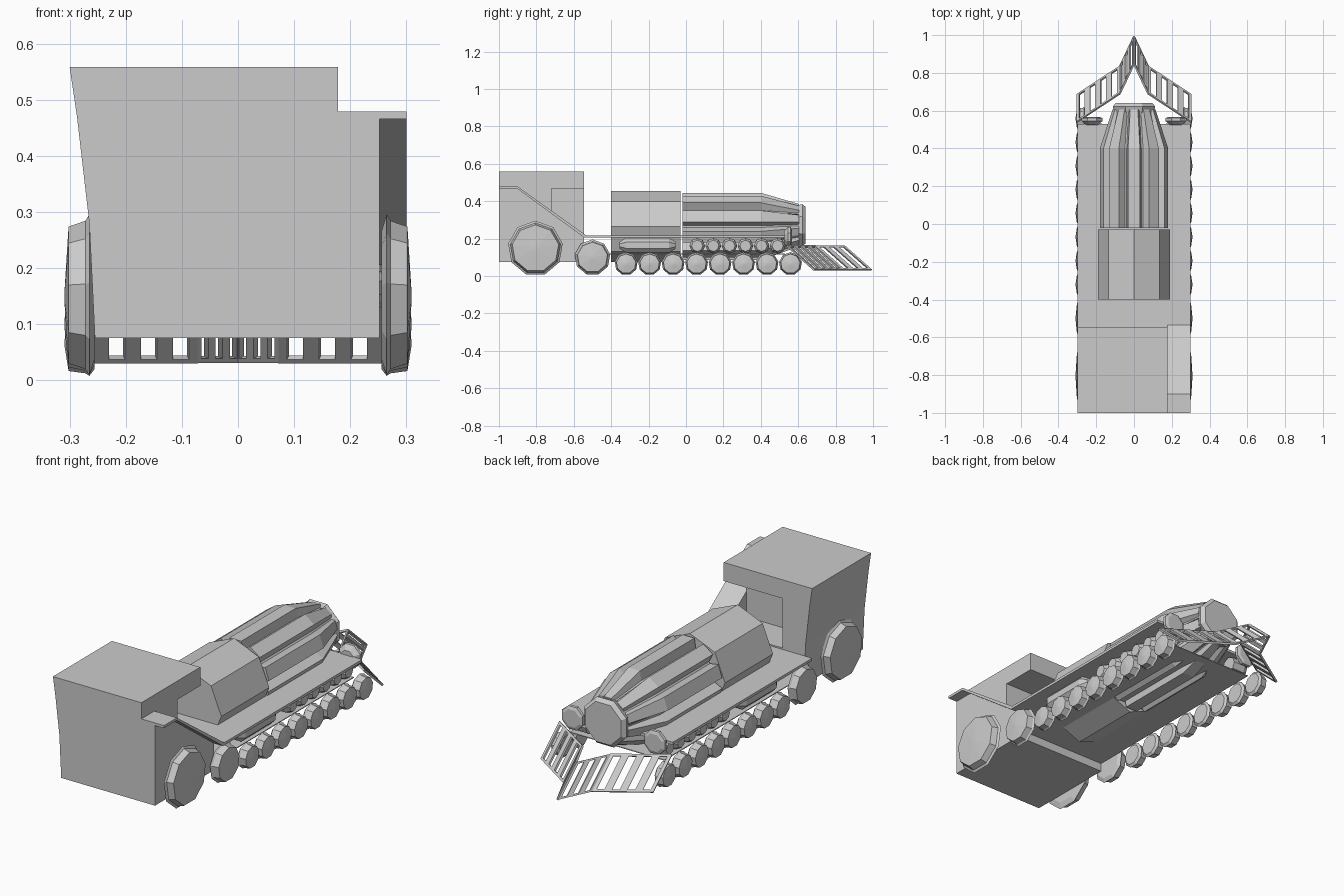
import bpy, bmesh
from math import sin, cos, pi, radians
from mathutils import Vector

if "Cube" in bpy.data.objects:
    bpy.data.objects.remove(bpy.data.objects["Cube"])


def make(name, verts, faces):
    mesh = bpy.data.meshes.new(name)
    mesh.from_pydata([tuple(v) for v in verts], [], faces)
    bm = bmesh.new()
    bm.from_mesh(mesh)
    bmesh.ops.remove_doubles(bm, verts=bm.verts, dist=1e-5)
    bmesh.ops.recalc_face_normals(bm, faces=bm.faces)
    bm.to_mesh(mesh)
    bm.free()
    ob = bpy.data.objects.new(name, mesh)
    bpy.context.collection.objects.link(ob)
    return ob


def loft(name, rings):
    """Skin equal-length rings and cap both ends."""
    n = len(rings[0])
    verts = [v for r in rings for v in r]
    faces = [(k * n + i, k * n + (i + 1) % n, (k + 1) * n + (i + 1) % n, (k + 1) * n + i)
             for k in range(len(rings) - 1) for i in range(n)]
    faces += [tuple(range(n)), tuple(range(len(verts) - n, len(verts)))]
    return make(name, verts, faces)


def prism_y(name, pts, y0, y1):
    return loft(name, [[(x, y, z) for x, z in pts] for y in (y0, y1)])


def prism_x(name, pts, x0, x1):
    return loft(name, [[(x, y, z) for y, z in pts] for x in (x0, x1)])


def box(name, x, y, z):
    return prism_y(name, [(x[0], z[0]), (x[1], z[0]), (x[1], z[1]), (x[0], z[1])], *y)


def lathe_x(name, y, z, prof, n, s=1):
    """Profile of (x, radius) turned around the x direction."""
    return loft(name, [[(s * x, y + r * sin(2 * pi * i / n), z + r * cos(2 * pi * i / n))
                        for i in range(n)] for x, r in prof])


def lathe_y(name, x, z, prof, n, turn=.5):
    """Profile of (y, radius) turned around y; turn .5 puts a flat side up."""
    return loft(name, [[(x + r * sin(2 * pi * (i + turn) / n), y,
                         z + r * cos(2 * pi * (i + turn) / n))
                        for i in range(n)] for y, r in prof])


# Cab with an open corner beside the engine
cab = prism_y("cab", [(-.30, .558), (.178, .558), (.178, .075), (-.255, .075),
                      (-.265, .28), (-.287, .47)], -1, -.545)
cutter = box("cab_opening_cutter", (-.14, .25), (-.72, -.5), (.225, .467))
cutter.hide_render = True
cutter.hide_viewport = True
cut = cab.modifiers.new("opening", "BOOLEAN")
cut.object = cutter
cut.solver = "EXACT"
prism_x("cab_side_skirt", [(-1, .075), (-1, .466), (-.9, .466), (-.545, .206), (-.545, .075)],
        .178, .252)

# Sloping fender, flat running deck and belly plate
prism_x("fender", [(-1, .466), (-.9, .466), (-.545, .206), (-.535, .218), (-.9, .479), (-1, .479)],
        .178, .30)
box("running_deck", (-.30, .30), (-.545, .53), (.205, .218))
box("belly_plate", (-.255, .255), (-.545, .53), (.116, .120))

# Eight-sided engine housing with an edge on top
lathe_y("engine_housing", 0, .265, [(-.40, .19), (-.03, .19)], 8, 0)


# Ribbed barrel tapering to the nose
def rib_ring(y, outer, inner, zc, ribs=10):
    ring = []
    for k in range(ribs):
        for off, r in ((-10, outer), (10, outer), (16, inner), (20, inner)):
            a = radians(k * 360 / ribs + off)
            ring.append((r * sin(a), y, zc + r * cos(a)))
    return ring


loft("ribbed_barrel", [rib_ring(-.02, .183, .14, .265), rib_ring(.40, .183, .14, .265),
                       rib_ring(.605, .115, .105, .272)])
lathe_y("barrel_nose", 0, .272, [(.59, .112), (.622, .122), (.64, .105)], 8)

# Wheels: (y, centre height, radius)
wheels = [("drive_wheel", -.805, .148, .148), ("middle_wheel", -.50, .10, .096)]
wheels += [("small_wheel", -.32 + .1255 * i, .066, .062) for i in range(8)]

for s, side in ((1, "right"), (-1, "left")):
    for name, y, z, r in wheels:
        lathe_x(f"{name}_{side}", y, z, [(.256, .8 * r), (.265, r), (.272, .92 * r),
                                         (.302, .85 * r), (.309, .1 * r)], 9, s)
    # Side tank and row of small cylinders under the deck
    lathe_y(f"side_tank_{side}", s * .225, .165,
            [(-.355, .02), (-.32, .043), (-.09, .043), (-.055, .02)], 8)
    for i in range(6):
        lathe_x(f"cylinder_{side}", .06 + .086 * i, .162,
                [(.17, .042), (.235, .042), (.258, .03)], 8, s)
    # Round lamps
    lathe_y(f"lamp_{side}", s * .222, .208, [(.525, .035), (.545, .06), (.56, .06), (.566, .045)], 8)

# Slatted plow: bottom edge runs from centre to side, top edge is set back above it
bot = [Vector((0, .993, .033)), Vector((.075, .835, .033)), Vector((.303, .685, .033))]
top = [p + Vector((0, -.146, .129)) for p in bot]
for s, side in ((1, "right"), (-1, "left")):
    verts, faces = [], []

    def patch(seg, u0, u1, v0, v1):
        n = len(verts)
        for u, v in ((u0, v0), (u1, v0), (u1, v1), (u0, v1)):
            p = top[seg].lerp(top[seg + 1], u).lerp(bot[seg].lerp(bot[seg + 1], u), v)
            verts.append((s * p.x, p.y, p.z))
        faces.append((n, n + 1, n + 2, n + 3))

    for seg, count in ((0, 3), (1, 4)):
        for i in range(count):
            u, w = i / count, 1 / count
            for a, b in ((u, u + w * .25), (u + w * .25, u + w * .75), (u + w * .75, u + w)):
                patch(seg, a, b, 0, .06)
                patch(seg, a, b, .94, 1)
            patch(seg, u, u + w * .25, .06, .94)
            patch(seg, u + w * .75, u + w, .06, .94)
    plow = make(f"plow_{side}", verts, faces)
    solid = plow.modifiers.new("thickness", "SOLIDIFY")
    solid.thickness = .01
    solid.offset = 0
